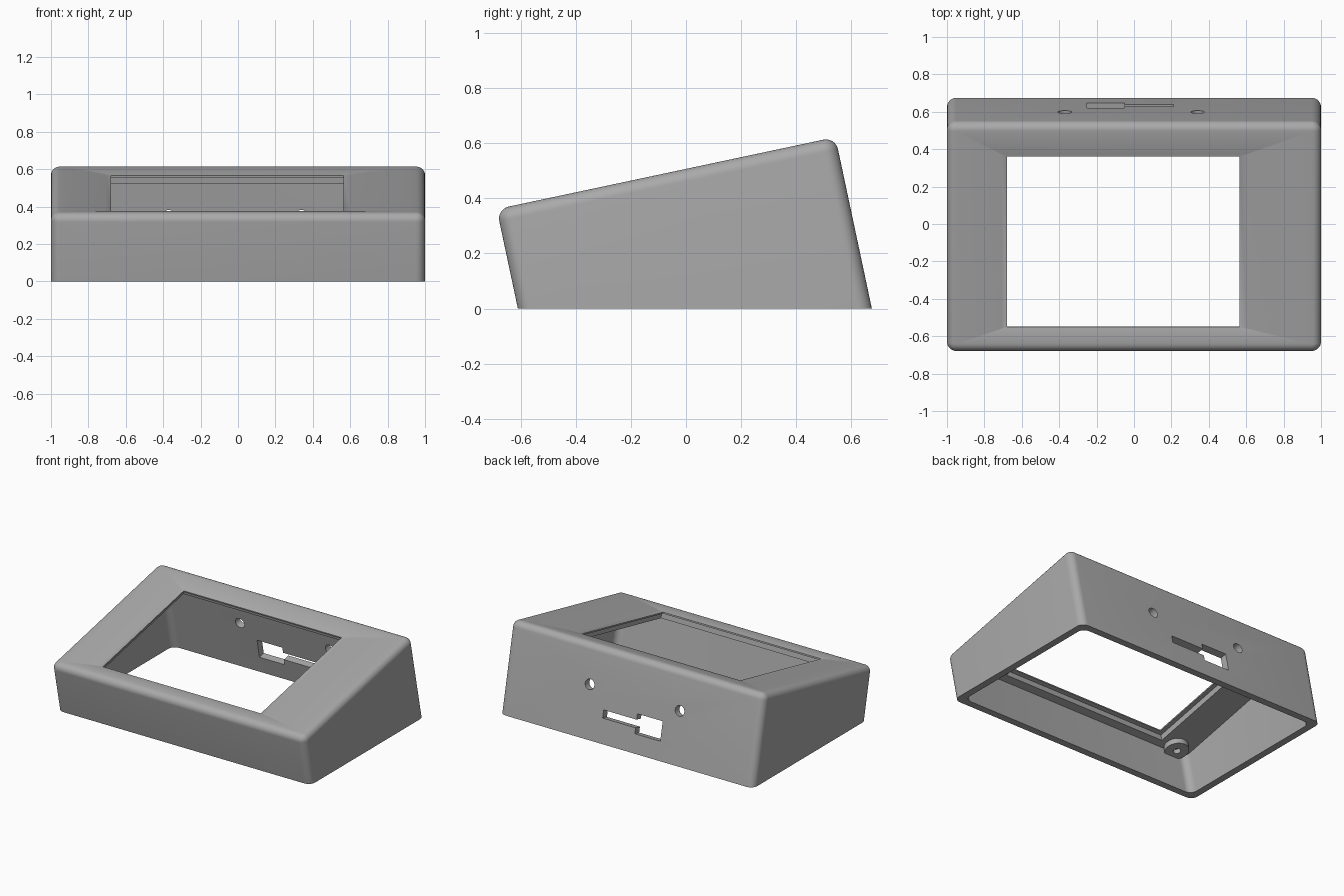
import bpy, bmesh, math
from mathutils import Matrix, Vector

if "Cube" in bpy.data.objects:
    bpy.data.objects.remove(bpy.data.objects["Cube"], do_unlink=True)

TILT = Matrix.Rotation(math.radians(12), 4, 'X')   # the box leans back on its cut base
OUTER = (-1.0, 1.0, -0.597, 0.66)                  # x0, x1, y0, y1 before tilting
WINDOW = (-0.68, 0.565, -0.46, 0.47)
TOP, FILLET, CORNER, WALL, DISH = 0.496, 0.045, 0.05, 0.05, 0.017

grey = bpy.data.materials.new("shell grey")
grey.use_nodes = True
colour = (0.4, 0.4, 0.4, 1)
grey.diffuse_color = colour
grey.node_tree.nodes["Principled BSDF"].inputs["Base Color"].default_value = colour


def inset(rect, d):
    return (rect[0] + d, rect[1] - d, rect[2] + d, rect[3] - d)


def ring(rect, radius, w, steps=8):
    """Rounded rectangle at height w."""
    x0, x1, y0, y1 = inset(rect, radius)
    pts = []
    for k, (cx, cy) in enumerate(((x1, y1), (x0, y1), (x0, y0), (x1, y0))):
        for i in range(steps + 1):
            a = math.pi / 2 * (k + i / steps)
            pts.append((cx + radius * math.cos(a), cy + radius * math.sin(a), w))
    return pts


def loft(bm, rings):
    loops = [[bm.verts.new(p) for p in r] for r in rings]
    for a, b in zip(loops, loops[1:]):
        for i in range(len(a)):
            j = (i + 1) % len(a)
            bm.faces.new((a[i], a[j], b[j], b[i]))
    return loops


def finish(bm, name):
    bmesh.ops.recalc_face_normals(bm, faces=bm.faces[:])
    mesh = bpy.data.meshes.new(name)
    bm.to_mesh(mesh)
    bm.free()
    obj = bpy.data.objects.new(name, mesh)
    mesh.materials.append(grey)
    bpy.context.collection.objects.link(obj)
    return obj


def activate(obj):
    bpy.ops.object.select_all(action='DESELECT')
    obj.select_set(True)
    bpy.context.view_layer.objects.active = obj


# Shell: outer wall, rounded top edge, dished bezel, window, pocket, inner wall
rings = [ring(OUTER, CORNER, -0.3)]
for i in range(9):
    a = math.pi / 2 * i / 8
    d = FILLET * (1 - math.cos(a))
    rings.append(ring(inset(OUTER, d), CORNER - d, TOP - FILLET * (1 - math.sin(a))))
rim = inset(OUTER, FILLET)
for i in range(1, 11):
    t = i / 10
    rect = [p + (q - p) * t for p, q in zip(rim, WINDOW)]
    rings.append(ring(rect, (CORNER - FILLET) * (1 - t), TOP - DISH * t * t))
lip = TOP - DISH - 0.01
ceiling = lip - 0.043
pocket = inset(WINDOW, -0.03)
cavity = inset(OUTER, WALL)
rings += [ring(WINDOW, 0, lip), ring(pocket, 0, lip), ring(pocket, 0, ceiling),
          ring(cavity, CORNER, ceiling), ring(cavity, CORNER, -0.3)]

bm = bmesh.new()
loft(bm, rings)
bmesh.ops.remove_doubles(bm, verts=bm.verts[:], dist=1e-5)
bmesh.ops.transform(bm, matrix=TILT, verts=bm.verts[:])
bmesh.ops.bisect_plane(bm, geom=bm.verts[:] + bm.edges[:] + bm.faces[:],
                       plane_co=(0, 0, 0), plane_no=(0, 0, 1), clear_inner=True)
bmesh.ops.bridge_loops(bm, edges=[e for e in bm.edges if e.is_boundary])
shell = finish(bm, "sloped_shell")

# Back wall openings: stepped connector slot and two round holes
cutters = []
for x0, x1, w0, w1 in ((-0.25, -0.05, -0.01, 0.125), (-0.06, 0.21, 0.03, 0.085)):
    bm = bmesh.new()
    size = Matrix.Diagonal((x1 - x0, 0.2, w1 - w0, 1))
    place = Matrix.Translation(((x0 + x1) / 2, OUTER[3], (w0 + w1) / 2))
    bmesh.ops.create_cube(bm, size=1, matrix=TILT @ place @ size)
    cutters.append(finish(bm, "slot_cutter"))
for x in (-0.37, 0.34):
    bm = bmesh.new()
    place = Matrix.Translation((x, OUTER[3], 0.225)) @ Matrix.Rotation(math.pi / 2, 4, 'X')
    bmesh.ops.create_cone(bm, cap_ends=True, segments=32, radius1=0.036, radius2=0.036,
                          depth=0.2, matrix=TILT @ place)
    cutters.append(finish(bm, "hole_cutter"))
activate(shell)
for cutter in cutters:
    cutter.hide_render = True
    mod = shell.modifiers.new("cut", 'BOOLEAN')
    mod.operation, mod.solver, mod.object = 'DIFFERENCE', 'EXACT', cutter
    bpy.ops.object.modifier_apply(modifier=mod.name)
for cutter in cutters:
    bpy.data.objects.remove(cutter, do_unlink=True)
bpy.ops.object.shade_smooth_by_angle(angle=math.radians(30))

# Screw bosses under the ceiling, each with a blind hole
for side, x in (("right", -0.83), ("left", 0.83)):
    for end, y in (("front", -0.49), ("back", 0.55)):
        def circle(r, w):
            return ring((x - r, x + r, y - r, y + r), r, w)
        bm = bmesh.new()
        low = ceiling - 0.04
        loops = loft(bm, [circle(0.08, ceiling + 0.005), circle(0.08, low),
                          circle(0.025, low), circle(0.025, ceiling - 0.005)])
        bmesh.ops.remove_doubles(bm, verts=bm.verts[:], dist=1e-5)
        bmesh.ops.holes_fill(bm, edges=[e for e in bm.edges if e.is_boundary])
        bmesh.ops.transform(bm, matrix=TILT, verts=bm.verts[:])
        activate(finish(bm, f"{end}_{side}_boss"))
        bpy.ops.object.shade_smooth_by_angle(angle=math.radians(30))
